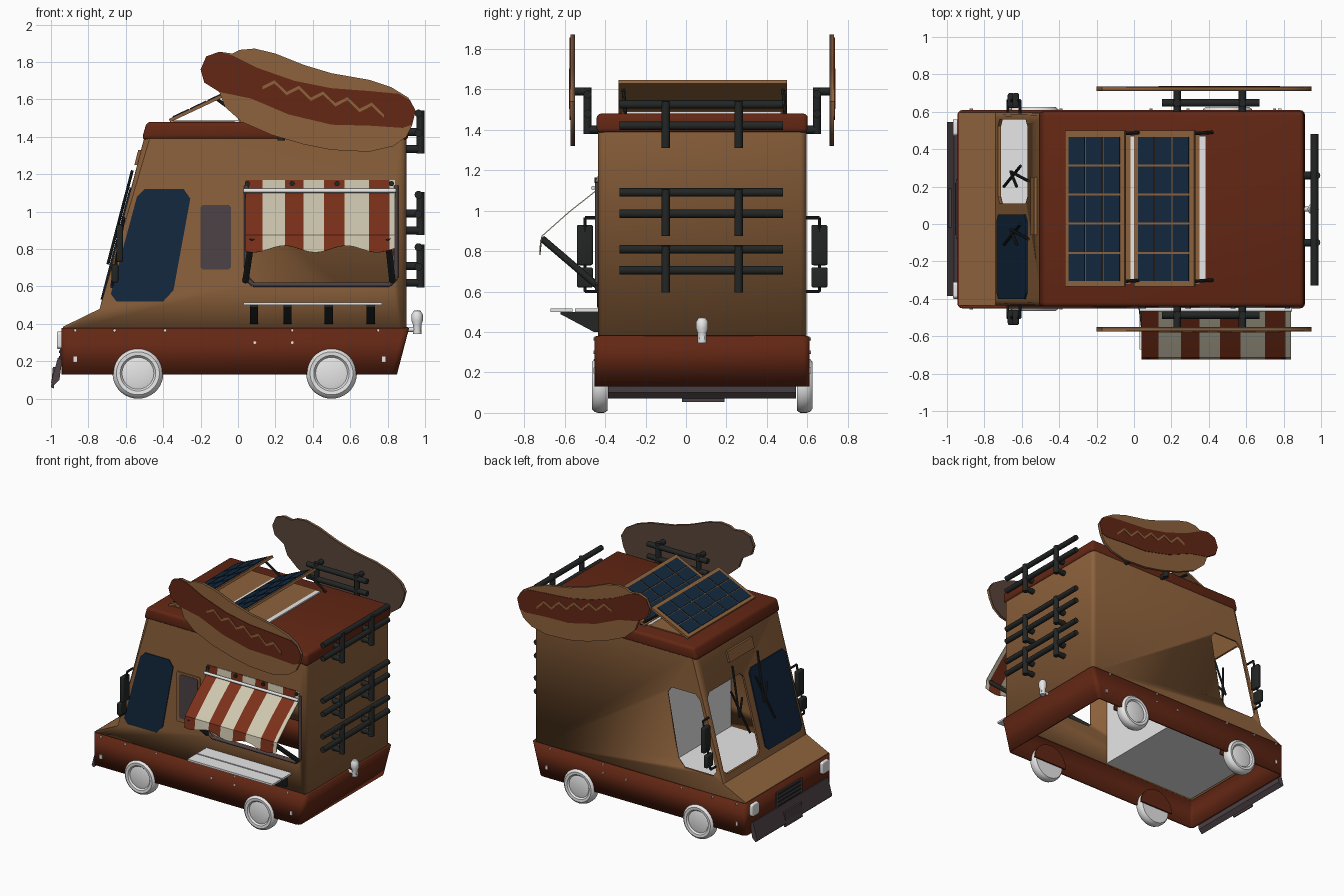
import bpy, bmesh, math
from mathutils import Vector, Matrix

if "Cube" in bpy.data.objects:
    bpy.data.objects.remove(bpy.data.objects["Cube"])

def mat(name, r, g, b):
    m = bpy.data.materials.new(name)
    m.diffuse_color = (r, g, b, 1)
    m.use_nodes = True
    m.node_tree.nodes["Principled BSDF"].inputs["Base Color"].default_value = m.diffuse_color
    return m

BROWN = mat("bun_brown", .27, .122, .045)
RED = mat("dark_red", .125, .02, .007)
RUST = mat("rust_stripe", .2, .03, .01)
CREAM = mat("cream", .62, .57, .43)
WHITE = mat("white", .8, .8, .8)
GLASS = mat("navy_glass", .006, .021, .048)
BLACK = mat("black", .017, .019, .019)
GREY = mat("plum_grey", .075, .055, .062)
DULL = mat("dull_brown", .1, .06, .043)

def finish(name, bm, *mats):
    me = bpy.data.meshes.new(name)
    bm.to_mesh(me)
    bm.free()
    for m in mats:
        me.materials.append(m)
    me.shade_smooth()
    me.set_sharp_from_angle(angle=math.radians(35))
    o = bpy.data.objects.new(name, me)
    bpy.context.scene.collection.objects.link(o)
    return o

def prism_bm(pts, a, b, axis):
    put = {'x': lambda u, v, w: (w, u, v), 'y': lambda u, v, w: (u, w, v), 'z': lambda u, v, w: (u, v, w)}[axis]
    bm = bmesh.new()
    lo = [bm.verts.new(put(u, v, a)) for u, v in pts]
    hi = [bm.verts.new(put(u, v, b)) for u, v in pts]
    bm.faces.new(lo)
    bm.faces.new(hi)
    n = len(pts)
    for i in range(n):
        bm.faces.new((lo[i], lo[(i + 1) % n], hi[(i + 1) % n], hi[i]))
    bmesh.ops.recalc_face_normals(bm, faces=bm.faces[:])
    return bm

def prism(name, pts, a, b, axis, m, bevel=0):
    bm = prism_bm(pts, a, b, axis)
    if bevel:
        bmesh.ops.bevel(bm, geom=bm.edges[:], offset=bevel, segments=3, profile=.5, affect='EDGES')
    return finish(name, bm, m)

def box(name, x0, x1, y0, y1, z0, z1, m, bevel=0):
    return prism(name, [(x0, y0), (x1, y0), (x1, y1), (x0, y1)], z0, z1, 'z', m, bevel)

def crect(a0, a1, b0, b1, c):
    return [(a0 + c, b0), (a1 - c, b0), (a1, b0 + c), (a1, b1 - c), (a1 - c, b1), (a0 + c, b1), (a0, b1 - c), (a0, b0 + c)]

def tubes(name, segs, r, m, n=12):
    bm = bmesh.new()
    for p, q in segs:
        p, q = Vector(p), Vector(q)
        d = q - p
        M = Matrix.Translation((p + q) / 2) @ d.to_track_quat('Z', 'Y').to_matrix().to_4x4()
        bmesh.ops.create_cone(bm, cap_ends=True, segments=n, radius1=r, radius2=r, depth=d.length, matrix=M)
    return finish(name, bm, m)

def lathe(name, prof, c, axis, m, flip=1, n=36):
    bm = bmesh.new()
    rings = []
    for r, h in prof:
        ring = []
        for i in range(n):
            u, v = r * math.cos(i * math.tau / n), r * math.sin(i * math.tau / n)
            p = {'x': (h * flip, u, v), 'y': (u, h * flip, v), 'z': (u, v, h * flip)}[axis]
            ring.append(bm.verts.new(Vector(c) + Vector(p)))
        rings.append(ring)
    for A, B in zip(rings, rings[1:]):
        for i in range(n):
            bm.faces.new((A[i], A[(i + 1) % n], B[(i + 1) % n], B[i]))
    bmesh.ops.remove_doubles(bm, verts=bm.verts[:], dist=1e-5)
    bmesh.ops.recalc_face_normals(bm, faces=bm.faces[:])
    return finish(name, bm, m)

def shell(name, pts, y0, y1, tall, drop, m, cutters=()):
    """Open thin-walled prism with rounded corner posts and cut openings."""
    bm = prism_bm(pts, y0, y1, 'y')
    es = [e for e in bm.edges if abs(e.verts[0].co.y - e.verts[1].co.y) < 1e-4 and abs(e.verts[0].co.z - e.verts[1].co.z) > tall]
    bmesh.ops.bevel(bm, geom=es, offset=.03, segments=3, profile=.5, affect='EDGES')
    bm.normal_update()
    bmesh.ops.delete(bm, geom=[f for f in bm.faces if drop(f.normal.z) and abs(f.normal.z) > .95], context='FACES')
    o = finish(name, bm, m)
    s = o.modifiers.new("wall", 'SOLIDIFY')
    s.thickness, s.offset = .018, -1
    for c in cutters:
        c.hide_render = True
        b = o.modifiers.new("cut", 'BOOLEAN')
        b.operation, b.object, b.solver = 'DIFFERENCE', c, 'EXACT'
    bpy.context.view_layer.update()
    me = bpy.data.meshes.new_from_object(o.evaluated_get(bpy.context.evaluated_depsgraph_get()))
    o.modifiers.clear()
    o.data = me
    for c in cutters:
        bpy.data.objects.remove(c)
    return o

def slope(z):
    return -.74 + .245 * (z - .48) / .94

SIDES = (("near", lambda y: y), ("far", lambda y: .16 - y))

# body shell with open cab windows and serving hatch
side_win = [(-.68, .56), (-.65, .52), (-.4, .52), (-.345, .58), (-.255, 1.07), (-.29, 1.12), (-.5, 1.12), (-.54, 1.08)]
cuts = [prism("cut_side", side_win, .5, .7, 'y', BROWN),
        prism("cut_screen", crect(.11, .56, .53, 1.13, .035), -.9, -.4, 'x', BROWN),
        prism("cut_hatch", crect(.06, .83, .62, 1.13, .03), -.55, -.35, 'y', BROWN)]
shell("body", [(-.935, .36), (-.935, .385), (-.74, .48), (-.495, 1.42), (.9, 1.42), (.9, .36)],
      -.435, .595, .5, lambda z: z < 0, BROWN, cuts)
shell("skirt", [(-.945, .13), (-.945, .378), (.915, .378), (.85, .13)], -.452, .61, .2, lambda z: True, RED)
prism("roof", [(-.515, 1.385), (-.488, 1.48), (.907, 1.48), (.912, 1.385)], -.442, .602, 'y', RED, .022)

# cab interior
box("cab_floor", -.91, -.1, -.417, .577, .362, .376, WHITE)
box("cab_partition", -.1, -.085, -.417, .577, .362, 1.4, WHITE)

# glass
prism("side_glass", side_win, -.441, -.433, 'y', GLASS)
bm = prism_bm(crect(-.4, .05, .53, 1.13, .03), -.008, .001, 'x')
for v in bm.verts:
    v.co.x += slope(v.co.z)
finish("windscreen_glass", bm, GLASS)
prism("small_window_frame", crect(-.225, -.02, .66, 1.05, .008), -.443, -.43, 'y', BROWN)
prism("small_window_pane", crect(-.2, -.037, .69, 1.035, .012), -.447, -.44, 'y', GREY)
prism("front_vent", [(slope(z) + d, z) for z, d in ((1.25, -.015), (1.33, -.015), (1.33, .01), (1.25, .01))], -.06, .25, 'y', BROWN)

# wheels, wells, mirrors, trim dots
for tag, Y in SIDES:
    f = 1 if tag == "near" else -1
    for end, x in (("front", -.535), ("rear", .5)):
        lathe(f"{end}_{tag}_wheel", [(0, .006), (.06, .008), (.085, .014), (.095, .002), (.115, 0), (.13, .012), (.136, .03),
              (.136, .06), (.125, .078), (0, .078)], (x, Y(-.466), .136), 'y', WHITE, f)
        arc = [(x + .15 * math.cos(i * math.pi / 14), .13 + .15 * math.sin(i * math.pi / 14)) for i in range(15)]
        prism(f"{end}_{tag}_well", arc, Y(-.386), Y(-.374), 'y', RED)
    box(f"{tag}_mirror", -.65, -.615, Y(-.54), Y(-.46), .73, .93, BLACK, .01)
    box(f"{tag}_low_mirror", -.675, -.64, Y(-.54), Y(-.46), .62, .72, BLACK, .01)
    tubes(f"{tag}_mirror_frame", [((-.61, Y(-.43), .965), (-.61, Y(-.5), .965)), ((-.61, Y(-.5), .965), (-.675, Y(-.5), .6)),
          ((-.675, Y(-.5), .6), (-.675, Y(-.43), .6))], .008, BLACK, 8)
    dots = [(-.87, .365), (-.66, .365), (-.39, .365), (.09, .3), (.29, .3), (.29, .365), (.75, .365)]
    tubes(f"{tag}_rivets", [((x, Y(-.45), z), (x, Y(-.458), z)) for x, z in dots], .008, WHITE, 8)
    for x in (-.87, .78):
        box(f"{tag}_marker", x - .009, x + .009, Y(-.458), Y(-.45), .195, .225, WHITE)

# nose: grille, headlights, bumper, wipers
box("grille", -.953, -.94, -.08, .24, .2, .33, GREY)
for i in range(4):
    box("grille_slat", -.958, -.95, -.06, .22, .215 + i * .03, .227 + i * .03, BLACK)
for y in (-.355, .515):
    prism("headlight", crect(y - .045, y + .045, .265, .36, .012), -.968, -.94, 'x', WHITE, .006)
prism("bumper", [(-.94, .21), (-.963, .22), (-1, .085), (-.985, .07), (-.955, .1)], -.385, .545, 'y', GREY)
prism("bumper_plate", [(-.975, .17), (-.99, .17), (-1, .06), (-.985, .055)], -.02, .19, 'y', GREY)
for y in (-.06, .25):
    P = lambda dy, z: (slope(z) - .018, y + dy, z)
    tubes("wiper", [(P(-.02, 1.22), P(.03, .86)), (P(.03, .86), P(-.05, .98)), (P(-.05, .72), P(.06, 1.06))], .008, BLACK, 8)

# rear rail racks
for z0 in (.61, .89, 1.325):
    segs = [((.965, -.33, z0 + d), (.965, .48, z0 + d)) for d in (.095, .2)]
    for y in (-.1, .26):
        segs += [((.975, y, z0 - .015), (.975, y, z0 + .215))]
        segs += [((.89, y, z0 + d), (.975, y, z0 + d)) for d in (.01, .1)]
    tubes("rear_rack", segs, .021, BLACK)
# rear tap
tubes("tap_arm", [((.9, .08, .37), (.98, .08, .37))], .013, WHITE)
lathe("tap_bulb", [(0, -.02), (.022, -.02), (.022, .03), (.03, .05), (.03, .085), (.018, .105), (0, .108)],
      (.958, .08, .365), 'z', WHITE, 1, 16)

# hot dog signs on both sides with their brackets
outline = [(-.2, 1.76), (-.17, 1.83), (-.1, 1.855), (-.03, 1.845), (.01, 1.865), (.09, 1.872), (.2, 1.845), (.35, 1.785), (.5, 1.74),
           (.7, 1.705), (.82, 1.665), (.91, 1.61), (.95, 1.54), (.93, 1.46), (.9, 1.4), (.83, 1.35), (.7, 1.32), (.5, 1.33),
           (.35, 1.36), (.18, 1.41), (.02, 1.48), (-.07, 1.56), (-.1, 1.64), (-.18, 1.69)]
sausage = [(-.2, 1.76), (-.17, 1.83), (-.1, 1.855), (-.03, 1.835), (.1, 1.77), (.3, 1.7), (.5, 1.66), (.7, 1.645), (.86, 1.63),
           (.92, 1.595), (.95, 1.54), (.93, 1.465), (.88, 1.448), (.7, 1.46), (.5, 1.465), (.27, 1.52), (.07, 1.605),
           (-.1, 1.64), (-.18, 1.69)]
wave = [(.13 + .065 * i, 1.685 - .15 * i / 10 + (.024 if i % 2 else -.024)) for i in range(11)]
zig = [(x, z + .009) for x, z in wave] + [(x, z - .009) for x, z in reversed(wave)]
for tag, Y in SIDES:
    prism(f"{tag}_sign_back", outline, Y(-.56), Y(-.55), 'y', DULL)
    prism(f"{tag}_sign_bun", outline, Y(-.572), Y(-.56), 'y', BROWN)
    prism(f"{tag}_sign_sausage", sausage, Y(-.576), Y(-.571), 'y', RED)
    prism(f"{tag}_sign_sauce", zig, Y(-.579), Y(-.575), 'y', BROWN)
    segs = [((.15, Y(-.487), z), (.67, Y(-.487), z)) for z in (1.48, 1.575)]
    for x in (.23, .58):
        segs += [((x, Y(-.43), 1.4), (x, Y(-.487), 1.4)), ((x, Y(-.487), 1.38), (x, Y(-.487), 1.61)),
                 ((x, Y(-.487), 1.59), (x, Y(-.552), 1.59))]
    tubes(f"{tag}_sign_bracket", segs, .02, BLACK)

# tilted solar panels with props and base plates
for x0 in (-.37, .0):
    S = lambda t, d: (x0 + .32 * t - .45 * d, 1.495 + .15 * t + .89 * d)
    prism("solar_panel", [S(0, -.018), S(1, -.018), S(1, 0), S(0, 0)], -.335, .5, 'y', BROWN)
    for i in range(3):
        for j in range(5):
            t, y = .07 + i * .29, -.305 + j * .156
            prism("solar_cell", [S(t, -.002), S(t + .27, -.002), S(t + .27, .005), S(t, .005)], y, y + .145, 'y', GLASS)
    box("panel_base", x0 + .02, x0 + .35, -.32, .48, 1.475, 1.488, BROWN)
    box("panel_sill", x0 + .35, x0 + .385, -.31, .47, 1.475, 1.49, WHITE)
    tubes("panel_prop", [((x0 + .26, y, 1.6), (x0 + .42, y + .01, 1.485)) for y in (-.31, .48)], .009, BLACK, 8)

# striped awning with rod, roller knobs and arms
bm = bmesh.new()
xs = [.04, .13, .25, .35, .46, .57, .70, .81, .84]
prof = [(-.44, 1.17), (-.447, 1.1), (-.58, .995), (-.715, .875), (-.725, .8)]
for k in range(8):
    grid = []
    for i in range(5):
        x = xs[k] + (xs[k + 1] - xs[k]) * i / 4
        grid.append([bm.verts.new((x, y, z - (.018 * math.sin(x * 19) if j == 4 else 0))) for j, (y, z) in enumerate(prof)])
    for A, B in zip(grid, grid[1:]):
        for j in range(4):
            bm.faces.new((A[j], A[j + 1], B[j + 1], B[j])).material_index = k % 2
bmesh.ops.remove_doubles(bm, verts=bm.verts[:], dist=1e-5)
bmesh.ops.recalc_face_normals(bm, faces=bm.faces[:])
bmesh.ops.solidify(bm, geom=bm.faces[:], thickness=.005)
finish("awning", bm, RUST, CREAM)
tubes("awning_rod", [((.03, -.458, 1.112), (.845, -.458, 1.112))], .011, WHITE)
tubes("awning_knobs", [((x, -.43, 1.15), (x, -.452, 1.15)) for x in (.05, .29, .53, .82)], .014, BLACK)
tubes("awning_arms", [((.04, -.44, .63), (.075, -.712, .862)), ((.825, -.44, .63), (.8, -.712, .862))], .017, BLACK)
tubes("hatch_frame", [((.045, -.438, .645), (.08, -.438, .61)), ((.08, -.438, .61), (.81, -.438, .61)),
      ((.81, -.438, .61), (.845, -.438, .645)), ((.045, -.438, .645), (.045, -.438, 1.14)), ((.845, -.438, .645), (.845, -.438, 1.14))], .012, GREY)

# serving shelf on brackets
box("shelf_inner", .03, .77, -.55, -.435, .5, .515, WHITE)
box("shelf_outer", .03, .77, -.67, -.56, .5, .515, WHITE)
for x in (.085, .265, .485, .71):
    prism("shelf_bracket", [(-.434, .5), (-.434, .4), (-.455, .4), (-.62, .488), (-.62, .5)], x - .022, x + .022, 'x', BLACK)
